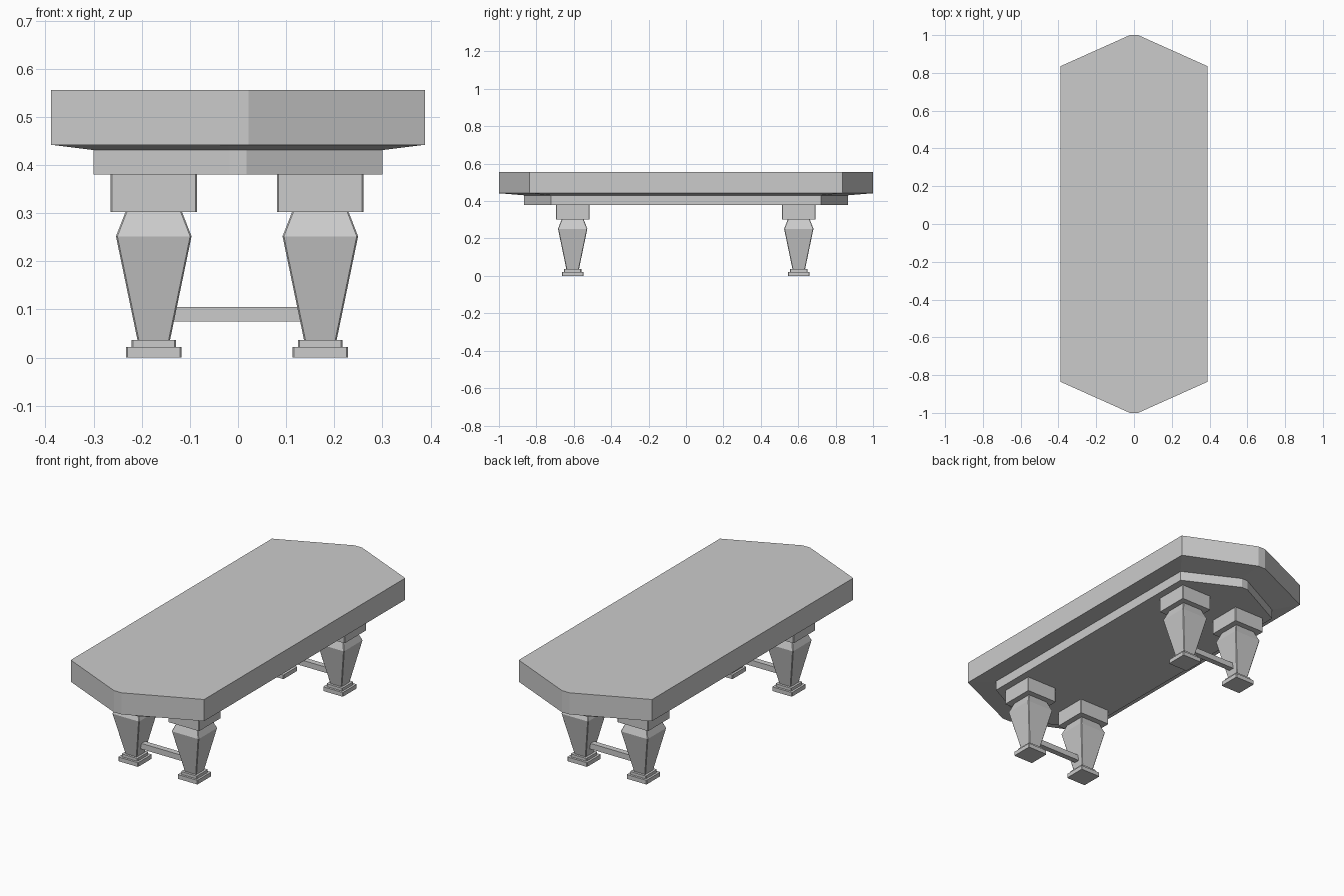
import bpy, bmesh, math

if "Cube" in bpy.data.objects:
    bpy.data.objects.remove(bpy.data.objects["Cube"])


def loft(name, rings, smooth=False):
    """Skin a stack of equal-length rings and close both ends."""
    bm = bmesh.new()
    loops = [[bm.verts.new(p) for p in r] for r in rings]
    n = len(loops[0])
    for a, b in zip(loops, loops[1:]):
        for i in range(n):
            j = (i + 1) % n
            bm.faces.new((a[i], a[j], b[j], b[i]))
    bm.faces.new(loops[0][::-1])
    bm.faces.new(loops[-1])
    bmesh.ops.recalc_face_normals(bm, faces=bm.faces)
    me = bpy.data.meshes.new(name)
    bm.to_mesh(me)
    bm.free()
    ob = bpy.data.objects.new(name, me)
    bpy.context.collection.objects.link(ob)
    if smooth:
        bpy.ops.object.select_all(action='DESELECT')
        ob.select_set(True)
        bpy.context.view_layer.objects.active = ob
        bpy.ops.object.shade_smooth_by_angle(angle=math.radians(25))
    return ob


def pointed(x, y, tip_x, tip_y, z):
    """Long outline with a blunt point at each end."""
    return [(x, -y, z), (x, y, z), (tip_x, tip_y, z), (-tip_x, tip_y, z),
            (-x, y, z), (-x, -y, z), (-tip_x, -tip_y, z), (tip_x, -tip_y, z)]


def square(cx, cy, h, z, c=0.003):
    """Square section with slightly clipped corners."""
    k = h - c
    pts = [(h, -k), (h, k), (k, h), (-k, h), (-h, k), (-h, -k), (-k, -h), (k, -h)]
    return [(cx + x, cy + y, z) for x, y in pts]


# Table top with its shallow sloping underside
loft("table_top", [pointed(0.30, 0.722, 0.018, 0.865, 0.431),
                   pointed(0.388, 0.836, 0.022, 1.0, 0.442),
                   pointed(0.388, 0.836, 0.022, 1.0, 0.556)])

# Apron below the top
loft("apron", [pointed(0.30, 0.722, 0.018, 0.865, z) for z in (0.38, 0.432)])

# Stacked leg parts: (name, [(half width, height), ...])
leg_parts = [
    ("foot", [(0.0575, 0.0), (0.0575, 0.022)]),
    ("foot_step", [(0.046, 0.022), (0.046, 0.037)]),
    ("leg", [(0.034, 0.037), (0.0785, 0.252), (0.059, 0.302)]),
    ("leg_cap", [(0.09, 0.302), (0.09, 0.38)]),
]

for end, y in (("front", -0.606), ("back", 0.603)):
    # Legs
    for side, x in (("left", -0.175), ("right", 0.171)):
        for part, profile in leg_parts:
            loft(f"{end}_{side}_{part}",
                 [square(x, y, h, z) for h, z in profile], smooth=True)
    # Stretcher between each pair of legs
    loft(f"{end}_stretcher",
         [[(sx * 0.15, y - 0.015, z), (-sx * 0.15, y - 0.015, z),
           (-sx * 0.15, y + 0.015, z), (sx * 0.15, y + 0.015, z)]
          for sx, z in ((-1, 0.075), (-1, 0.105))])
